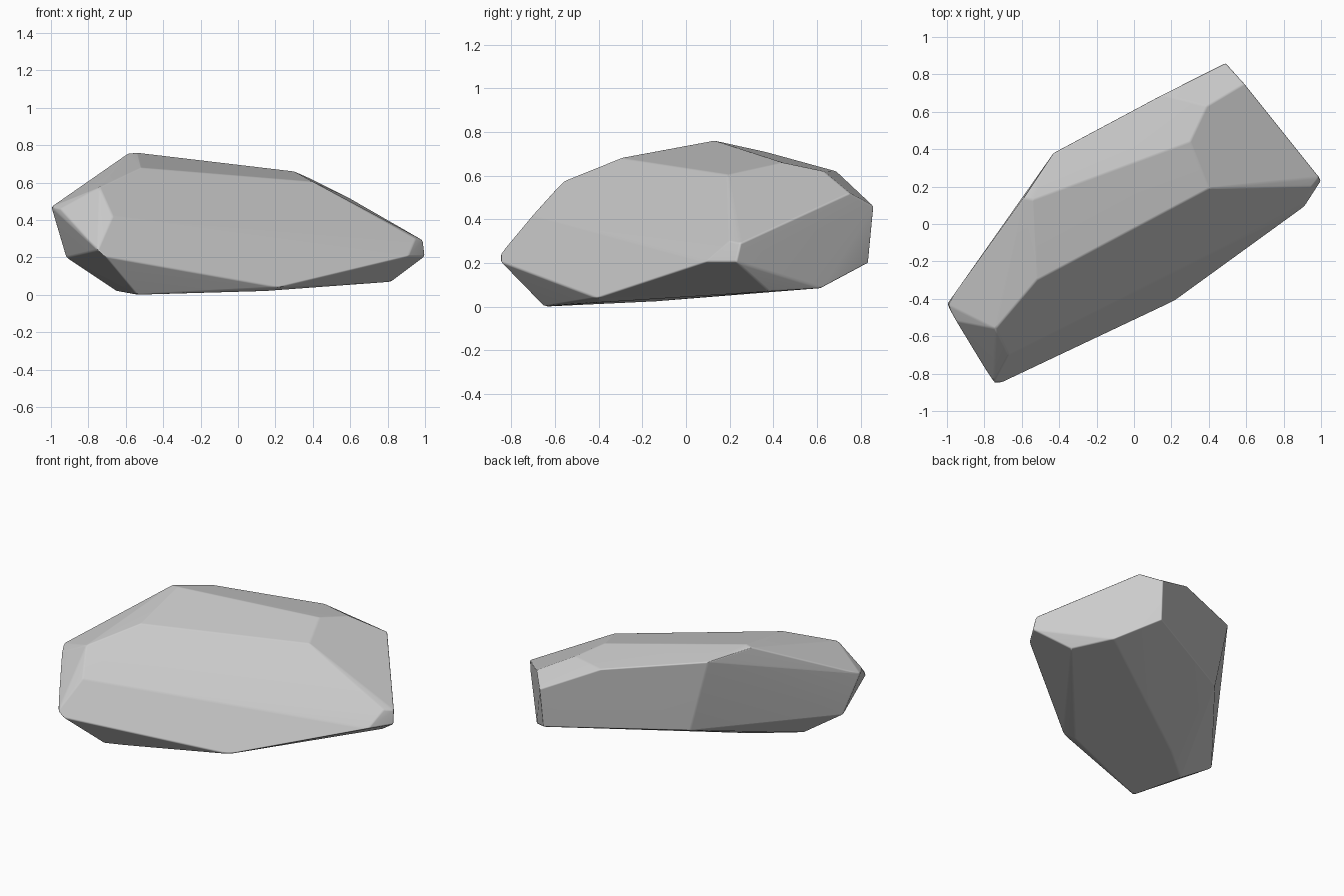
import bpy, bmesh, math

if "Cube" in bpy.data.objects:
    bpy.data.objects.remove(bpy.data.objects["Cube"])

# Key corners of the faceted boulder, grouped by region
crown = [(-0.59, 0.14, 0.755), (-0.54, 0.13, 0.76), (-0.52, -0.30, 0.68),
         (0.30, 0.44, 0.66), (0.40, 0.19, 0.605), (0.39, 0.63, 0.62)]
left_end = [(-1, -0.43, 0.47), (-0.95, -0.52, 0.46), (-0.74, -0.56, 0.575),
            (-0.67, -0.70, 0.42), (-0.75, -0.85, 0.24), (-0.71, -0.85, 0.205),
            (-0.92, -0.36, 0.2)]
right_end = [(0.99, 0.25, 0.29), (0.95, 0.20, 0.30), (1, 0.23, 0.205),
             (0.91, 0.09, 0.205), (0.59, 0.75, 0.52), (0.49, 0.86, 0.46)]
back = [(-0.43, 0.38, 0.705), (0.15, 0.69, 0.62), (0.48, 0.835, 0.2),
        (-0.31, 0.40, 0.22)]
base = [(-0.54, -0.65, 0), (-0.65, -0.33, 0.02), (-0.41, -0.13, 0.025),
        (0.15, -0.38, 0.02), (0.22, -0.41, 0.04), (0.82, 0.38, 0.07),
        (0.68, 0.62, 0.085)]

# Wrap the corners in a hull and merge nearly flat triangles
bm = bmesh.new()
for p in crown + left_end + right_end + back + base:
    bm.verts.new(p)
bmesh.ops.convex_hull(bm, input=bm.verts[:])
loose = [v for v in bm.verts if not v.link_faces]
bmesh.ops.delete(bm, geom=loose, context='VERTS')
bmesh.ops.dissolve_limit(bm, angle_limit=math.radians(4),
                         verts=bm.verts[:], edges=bm.edges[:])
bmesh.ops.recalc_face_normals(bm, faces=bm.faces[:])
mesh = bpy.data.meshes.new("boulder")
bm.to_mesh(mesh)
bm.free()
rock = bpy.data.objects.new("boulder", mesh)
bpy.context.collection.objects.link(rock)

# Slightly worn edges with flat-looking facets
for f in mesh.polygons:
    f.use_smooth = True
bevel = rock.modifiers.new("worn_edges", 'BEVEL')
bevel.width = 0.008
bevel.segments = 2
bevel.limit_method = 'ANGLE'
bevel.angle_limit = math.radians(8)
normals = rock.modifiers.new("flat_facets", 'WEIGHTED_NORMAL')
normals.keep_sharp = True
